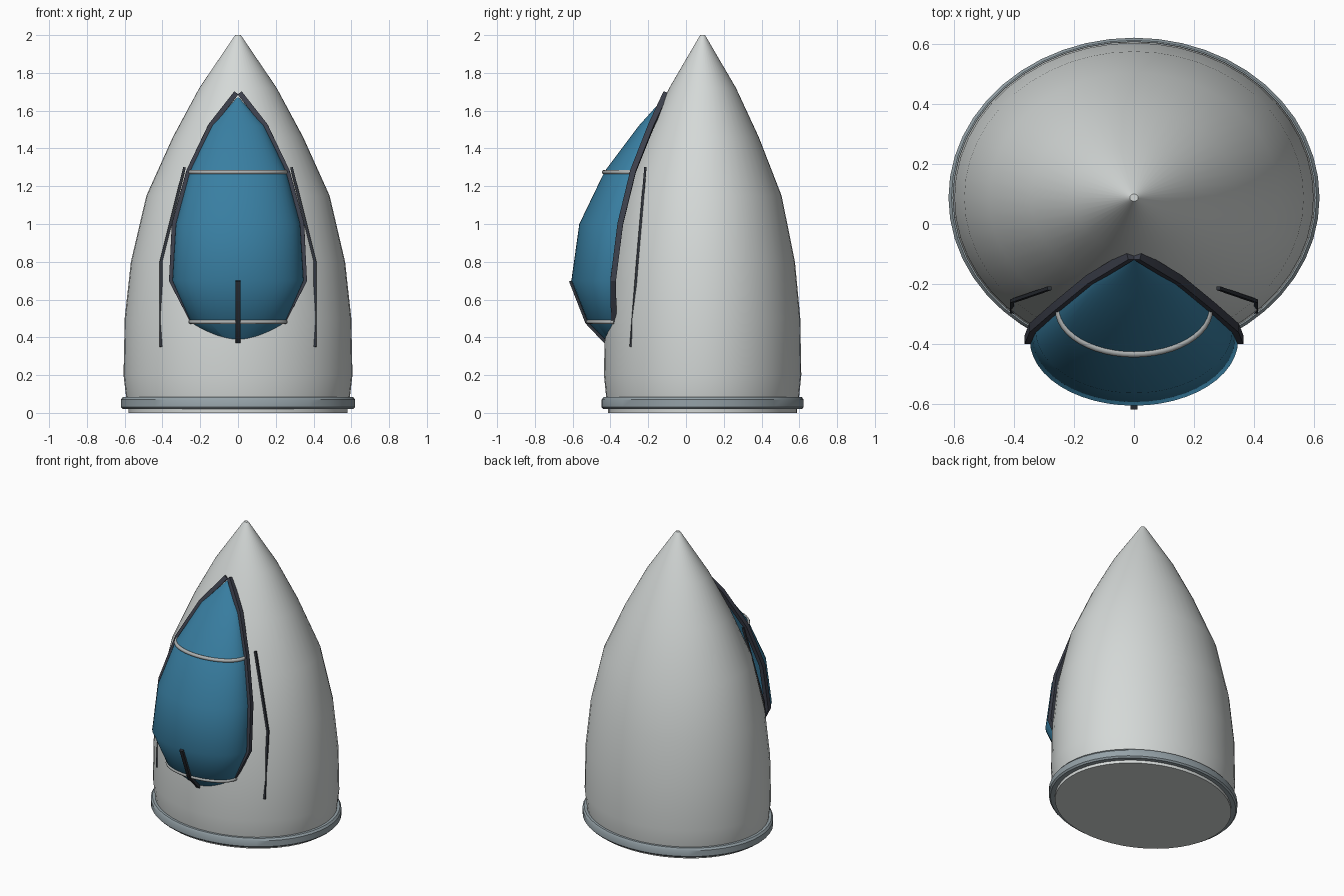
import bpy, math
from mathutils import Vector

if "Cube" in bpy.data.objects:
    bpy.data.objects.remove(bpy.data.objects["Cube"])

AXIS_Y, SQUASH = 0.088, 0.862      # body axis position and its front-to-back squash


def material(name, rgb):
    m = bpy.data.materials.new(name)
    m.diffuse_color = (*rgb, 1)
    m.use_nodes = True
    m.node_tree.nodes["Principled BSDF"].inputs["Base Color"].default_value = m.diffuse_color
    return m


HULL = material("hull light grey", (0.66, 0.69, 0.68))
RING = material("ring blue grey", (0.30, 0.36, 0.39))
GLASS = material("canopy blue", (0.04, 0.21, 0.36))
FRAME = material("frame dark slate", (0.045, 0.05, 0.07))
LINE = material("line near black", (0.03, 0.035, 0.045))
METAL = material("hoop grey", (0.42, 0.44, 0.44))


def add(name, verts, faces, mat, angle=35):
    me = bpy.data.meshes.new(name)
    me.from_pydata([tuple(v) for v in verts], [], faces)
    me.validate()
    me.materials.append(mat)
    ob = bpy.data.objects.new(name, me)
    bpy.context.collection.objects.link(ob)
    bpy.ops.object.select_all(action='DESELECT')
    ob.select_set(True)
    bpy.context.view_layer.objects.active = ob
    # consistent outward normals
    bpy.ops.object.mode_set(mode='EDIT')
    bpy.ops.mesh.select_all(action='SELECT')
    bpy.ops.mesh.normals_make_consistent(inside=False)
    bpy.ops.object.mode_set(mode='OBJECT')
    bpy.ops.object.shade_smooth_by_angle(angle=math.radians(angle))
    return ob


def rings_to_mesh(name, rings, mat, angle=35):
    """Skin a list of equal closed rings and cap both ends."""
    n = len(rings[0])
    verts = [v for r in rings for v in r]
    faces = [(k * n + i, k * n + (i + 1) % n, (k + 1) * n + (i + 1) % n, (k + 1) * n + i)
             for k in range(len(rings) - 1) for i in range(n)]
    faces += [tuple(range(n))[::-1], tuple(range((len(rings) - 1) * n, len(rings) * n))]
    return add(name, verts, faces, mat, angle)


def lathe(name, profile, mat, n=48):
    rings = [[(r * math.cos(2 * math.pi * i / n),
               AXIS_Y + SQUASH * r * math.sin(2 * math.pi * i / n), z) for i in range(n)]
             for r, z in profile]
    return rings_to_mesh(name, rings, mat)


def sweep(name, points, mat, w, d, ref, sides=4):
    """Sweep a box (4 sides) or round section along a path; ref sets the depth direction."""
    pts = [Vector(p) for p in points]
    ref = Vector(ref)
    rings = []
    for i, p in enumerate(pts):
        t = (pts[min(i + 1, len(pts) - 1)] - pts[max(i - 1, 0)]).normalized()
        a = t.cross(ref).normalized()
        b = a.cross(t).normalized()
        k = math.sqrt(2) if sides == 4 else 1
        ph = math.pi / 4 if sides == 4 else 0
        rings.append([p + a * (w / 2 * k * math.cos(ph + 2 * math.pi * j / sides))
                      + b * (d / 2 * k * math.sin(ph + 2 * math.pi * j / sides))
                      for j in range(sides)])
    return rings_to_mesh(name, rings, mat, 30 if sides == 4 else 50)


# Nose cone body
lathe("nose_body", [(0.58, 0), (0.58, 0.03), (0.592, 0.08), (0.606, 0.2), (0.6, 0.5),
                    (0.567, 0.8), (0.485, 1.15), (0.345, 1.46), (0.205, 1.72),
                    (0.022, 1.99), (0.014, 2.0)], HULL)

# Base ring
lathe("base_ring", [(0.57, 0.02), (0.61, 0.02), (0.62, 0.03), (0.62, 0.07), (0.61, 0.083),
                    (0.57, 0.083)], RING)

# Canopy stations: z, half width, y of the rim, y of the crest
STATIONS = [(1.67, 0.004, -0.11, -0.115), (1.52, 0.14, -0.185, -0.25), (1.28, 0.255, -0.28, -0.43),
            (1.0, 0.33, -0.35, -0.565), (0.7, 0.348, -0.388, -0.607), (0.48, 0.25, -0.382, -0.52),
            (0.32, 0.004, -0.35, -0.36)]


def arc(z, hw, rim, crest, n=24):
    return [(hw * math.cos(math.pi * i / n), rim + (crest - rim) * math.sin(math.pi * i / n), z)
            for i in range(n + 1)]


rings_to_mesh("canopy", [arc(*s) for s in STATIONS], GLASS, 40)

# Canopy hoops
for label, z, hw, rim, crest in (("upper", 1.275, 0.252, -0.285, -0.434),
                                 ("lower", 0.482, 0.25, -0.382, -0.518)):
    sweep(label + "_hoop", arc(z, hw, rim, crest), METAL, 0.024, 0.024, (0, 0, 1), 8)

# Canopy rim frames and hull lines, mirrored left and right
for side, s in (("left", -1), ("right", 1)):
    rim = [(0.012, -0.105, 1.69), (0.145, -0.185, 1.52), (0.26, -0.28, 1.28),
           (0.337, -0.348, 1.0), (0.352, -0.386, 0.7), (0.24, -0.382, 0.485)]
    sweep(side + "_canopy_frame", [(s * x, y, z) for x, y, z in rim], FRAME,
          0.027, 0.03, (0, -1, 0))
    line = [(0.283, -0.215, 1.3), (0.408, -0.258, 0.8), (0.408, -0.293, 0.35)]
    sweep(side + "_hull_line", [(s * x, y, z) for x, y, z in line], LINE,
          0.014, 0.012, (0, -1, 0))

# Centre strip on the lower canopy
sweep("canopy_centre_strip", [(0, -0.608, 0.7), (0, -0.522, 0.48), (0, -0.425, 0.378)], LINE,
      0.024, 0.024, (0, -1, 0))
